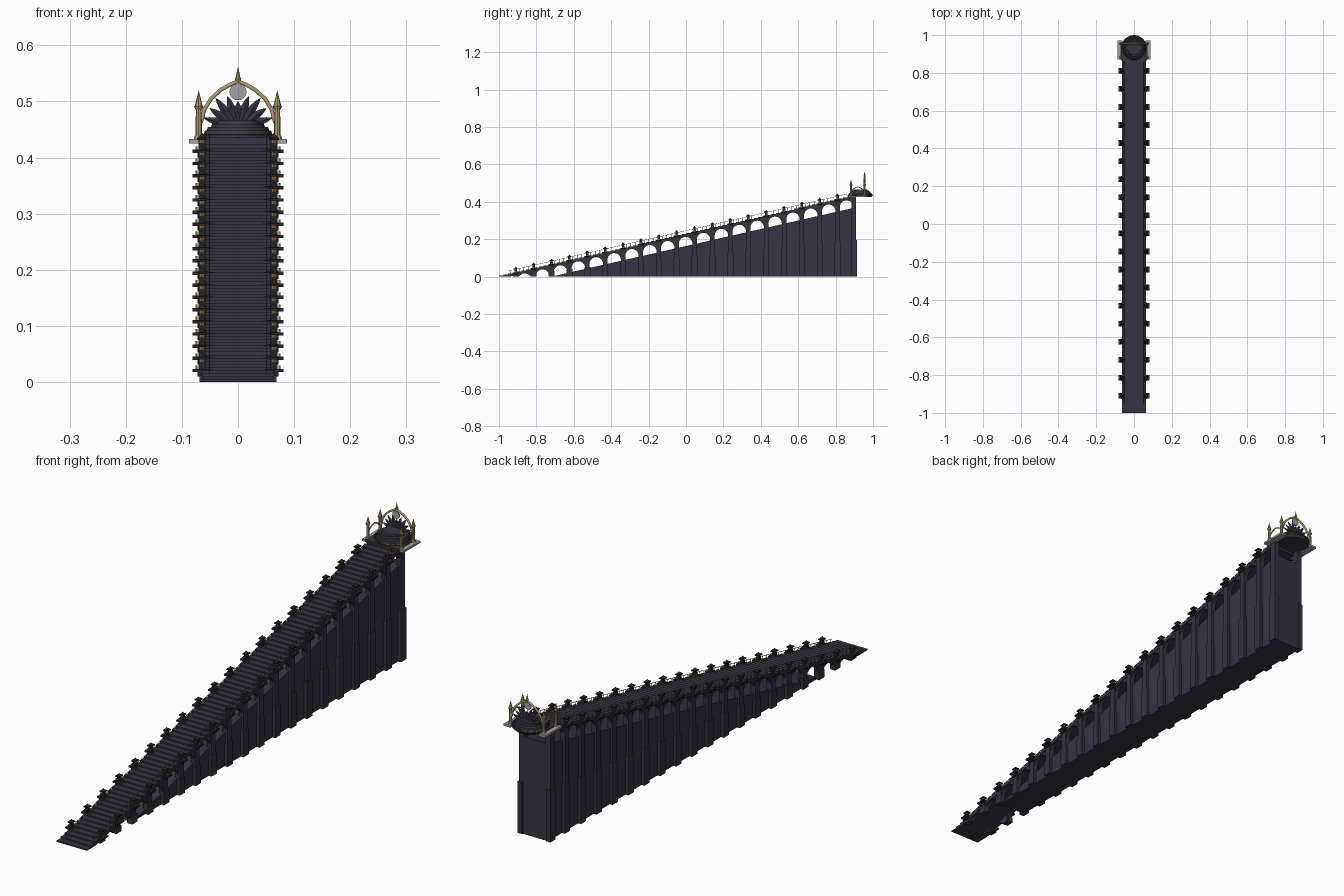
import bpy, bmesh, math
from mathutils import Vector, Matrix

cube = bpy.data.objects.get("Cube")
if cube:
    bpy.data.objects.remove(cube)


def material(name, r, g, b):
    m = bpy.data.materials.new(name)
    m.use_nodes = True
    m.diffuse_color = (r, g, b, 1)
    m.node_tree.nodes["Principled BSDF"].inputs["Base Color"].default_value = (r, g, b, 1)
    return m


STONE = material("dark slate stone", 0.036, 0.035, 0.052)
TRIM = material("black stone", 0.018, 0.018, 0.024)
GOLD = material("pale gold", 0.45, 0.34, 0.16)
BRONZE = material("bronze", 0.26, 0.14, 0.04)
PAD = material("grey marble", 0.36, 0.35, 0.36)

SLOPE, BAY, FIRST, COUNT = 0.227, 0.0956, -0.91, 19
END, SIDES = 0.91, (-1, 1)


def stair(y):
    return 0.005 + (y + 1) * SLOPE


def finish(name, bm, mat, smooth=False):
    bmesh.ops.recalc_face_normals(bm, faces=bm.faces)
    mesh = bpy.data.meshes.new(name)
    bm.to_mesh(mesh)
    bm.free()
    ob = bpy.data.objects.new(name, mesh)
    mesh.materials.append(mat)
    bpy.context.collection.objects.link(ob)
    if smooth:
        bpy.ops.object.select_all(action="DESELECT")
        ob.select_set(True)
        bpy.context.view_layer.objects.active = ob
        bpy.ops.object.shade_smooth_by_angle()
    return ob


def box(bm, x0, x1, y0, y1, z0, z1):
    size = Matrix.Diagonal((abs(x1 - x0), y1 - y0, z1 - z0, 1))
    mid = Matrix.Translation(((x0 + x1) / 2, (y0 + y1) / 2, (z0 + z1) / 2))
    bmesh.ops.create_cube(bm, size=1, matrix=mid @ size)


def cone(bm, x, y, z0, z1, r0, r1, n=8):
    bmesh.ops.create_cone(bm, cap_ends=True, segments=n, radius1=r0, radius2=r1,
                          depth=z1 - z0, matrix=Matrix.Translation((x, y, (z0 + z1) / 2)))


def prism(bm, outline, x0, x1):
    """Extrude a (y, z) outline along x."""
    face = bm.faces.new([bm.verts.new((x0, y, z)) for y, z in outline])
    out = bmesh.ops.extrude_face_region(bm, geom=[face])
    verts = [v for v in out["geom"] if isinstance(v, bmesh.types.BMVert)]
    bmesh.ops.translate(bm, verts=verts, vec=(x1 - x0, 0, 0))


def tube(name, paths, radius, mat, cyclic=False):
    cu = bpy.data.curves.new(name, "CURVE")
    cu.dimensions = "3D"
    cu.bevel_depth, cu.bevel_resolution = radius, 1
    for path in paths:
        sp = cu.splines.new("POLY")
        sp.points.add(len(path) - 1)
        for p, co in zip(sp.points, path):
            p.co = (*co, 1)
        sp.use_cyclic_u = cyclic
    cu.materials.append(mat)
    bpy.context.collection.objects.link(bpy.data.objects.new(name, cu))


# Stair flight with a sloping underside
run = BAY / 4
outline, y = [(-1, 0)], -1
while y < 0.88:
    outline += [(y, stair(y)), (y + run, stair(y))]
    y += run
outline += [(y, stair(y) - 0.016), (-0.945, 0)]
bm = bmesh.new()
prism(bm, outline, -0.064, 0.064)
finish("stair_flight", bm, STONE)

# Solid wall below the arcade
bm = bmesh.new()
prism(bm, [(-0.72, 0), (END, 0), (END, stair(END) - 0.068)], -0.057, 0.057)
finish("ramp_wall", bm, STONE)

# Arched screens on both sides
bm = bmesh.new()
posts = [FIRST + i * BAY for i in range(COUNT)]
for y in posts:
    mid, r = y + BAY / 2, 0.036
    spring = stair(mid) - 0.019 - r
    arc = [(mid - r * math.cos(math.pi * k / 12),
            max(0.001, spring + r * math.sin(math.pi * k / 12))) for k in range(13)]
    y0, y1 = y + 0.006, y + BAY - 0.006
    ring = [(y0, arc[0][1])] + arc + [(y1, arc[-1][1]), (y1, stair(y1) - 0.01), (y0, stair(y0) - 0.01)]
    for s in SIDES:
        prism(bm, ring, s * 0.047, s * 0.061)
finish("arcade_arches", bm, STONE)

# Pillars, brackets and lanterns at every bay
pillars, brackets, lamps = bmesh.new(), bmesh.new(), bmesh.new()
for y in posts + [0.898]:
    z = stair(y)
    for s in SIDES:
        box(pillars, s * 0.045, s * 0.066, y - 0.012, y + 0.012, 0, z - 0.003)
        box(pillars, s * 0.05, s * 0.069, y - 0.016, y + 0.016, 0, z * 0.45)
        if y > 0.85:
            continue
        box(brackets, s * 0.052, s * 0.072, y - 0.013, y + 0.013, z - 0.016, z - 0.008)
        box(brackets, s * 0.052, s * 0.081, y - 0.015, y + 0.015, z - 0.008, z - 0.002)
        box(brackets, s * 0.058, s * 0.07, y - 0.007, y + 0.007, z - 0.002, z + 0.01)
        box(brackets, s * 0.055, s * 0.073, y - 0.011, y + 0.011, z + 0.015, z + 0.019)
        cone(brackets, s * 0.064, y, z + 0.019, z + 0.028, 0.008, 0)
        cone(lamps, s * 0.064, y, z + 0.01, z + 0.015, 0.006, 0.006)
        box(lamps, s * 0.072, s * 0.076, y - 0.004, y + 0.004, z - 0.002, z + 0.004)
finish("pillars", pillars, STONE)
finish("brackets", brackets, TRIM)
finish("lanterns", lamps, BRONZE)

# Thin hand rails with small balusters
tube("hand_rails", [[(s * 0.051, -0.95, stair(-0.95) + 0.014),
                     (s * 0.051, 0.86, stair(0.86) + 0.014)] for s in SIDES], 0.001, BRONZE)
bm = bmesh.new()
for k in range(COUNT * 4):
    y = -0.94 + k * run
    for s in SIDES:
        cone(bm, s * 0.051, y, stair(y) - 0.006, stair(y) + 0.014, 0.001, 0.001, 4)
finish("balusters", bm, BRONZE)

# Round stepped platform at the top
CY = 0.932
bm = bmesh.new()
box(bm, -0.07, 0.07, 0.865, 0.96, 0.427, 0.436)
cone(bm, 0, CY, 0.427, 0.436, 0.06, 0.068, 32)
for k in range(5):
    r = 0.064 - 0.002 * k - 0.0011 * k * k
    cone(bm, 0, CY, 0.436 + k * 0.006, 0.442 + k * 0.006, r, r - 0.002, 32)
finish("summit_platform", bm, STONE, True)
tube("platform_ring", [[(0.066 * math.cos(a * math.pi / 16), CY + 0.066 * math.sin(a * math.pi / 16), 0.441)
                        for a in range(32)]], 0.0012, BRONZE, True)

# Marble side pads
bm = bmesh.new()
for s in SIDES:
    box(bm, s * 0.06, s * 0.087, 0.87, 0.972, 0.425, 0.433)
finish("side_pads", bm, PAD)

# Four pinnacled columns and the top finial
FRONT, BACK = 0.882, 0.955
bm = bmesh.new()
for s in SIDES:
    for y in (FRONT, BACK):
        x = s * 0.07
        cone(bm, x, y, 0.433, 0.439, 0.009, 0.007)
        cone(bm, x, y, 0.439, 0.488, 0.006, 0.005)
        cone(bm, x, y, 0.486, 0.492, 0.006, 0.009)
        cone(bm, x, y, 0.492, 0.52, 0.007, 0)
cone(bm, 0, BACK, 0.533, 0.541, 0.004, 0.006)
cone(bm, 0, BACK, 0.541, 0.563, 0.0045, 0)
finish("pinnacles", bm, GOLD)

# Pointed arches between the columns
half = [(0.066, 0.462), (0.06, 0.485), (0.048, 0.505), (0.03, 0.521), (0.014, 0.53), (0, 0.536)]
full = [(-x, z) for x, z in half] + half[-2::-1]
tube("great_arch", [[(x, BACK, z) for x, z in full]], 0.004, GOLD)
mid, scale = (FRONT + BACK) / 2, (BACK - FRONT) / 2 / 0.066
tube("side_arches", [[(s * 0.07, mid + x * scale, 0.45 + (z - 0.462) * 0.4) for x, z in full]
                     for s in SIDES], 0.0025, GOLD)

# Fan of pointed leaves behind the platform
bm = bmesh.new()
hub = Vector((0, BACK, 0.453))
lengths = [0.048, 0.06, 0.067, 0.062, 0.064]
for k in range(-4, 5):
    a = math.radians(k * 18.5)
    along, side = Vector((math.sin(a), 0, math.cos(a))), Vector((math.cos(a), 0, -math.sin(a)))
    L = (lengths[abs(k)])
    rim = [hub + along * L * t + side * w for t, w in
           ((0, -0.003), (0.6, -0.0075), (0.85, -0.004), (1, 0), (0.85, 0.004), (0.6, 0.0075), (0, 0.003))]
    verts = [bm.verts.new(p) for p in rim]
    for d in (-0.004, 0.004):
        ridge = bm.verts.new(hub + along * L * 0.6 + Vector((0, d, 0)))
        for i, v in enumerate(verts):
            bm.faces.new((v, verts[(i + 1) % len(verts)], ridge))
finish("leaf_fan", bm, STONE)

# Crescent above the fan
bm = bmesh.new()
ring = []
for r, cz, a0 in ((0.015, 0.517, 215), (0.0138, 0.5195, 205)):
    pts = [(r * math.sin(math.radians(t)), cz + r * math.cos(math.radians(t)))
           for t in range(40, 321, 20)]
    ring += pts if not ring else pts[::-1]
face = bm.faces.new([bm.verts.new((x, BACK - 0.006, z)) for x, z in ring])
out = bmesh.ops.extrude_face_region(bm, geom=[face])
bmesh.ops.translate(bm, vec=(0, 0.004, 0),
                    verts=[v for v in out["geom"] if isinstance(v, bmesh.types.BMVert)])
finish("crescent", bm, PAD)
